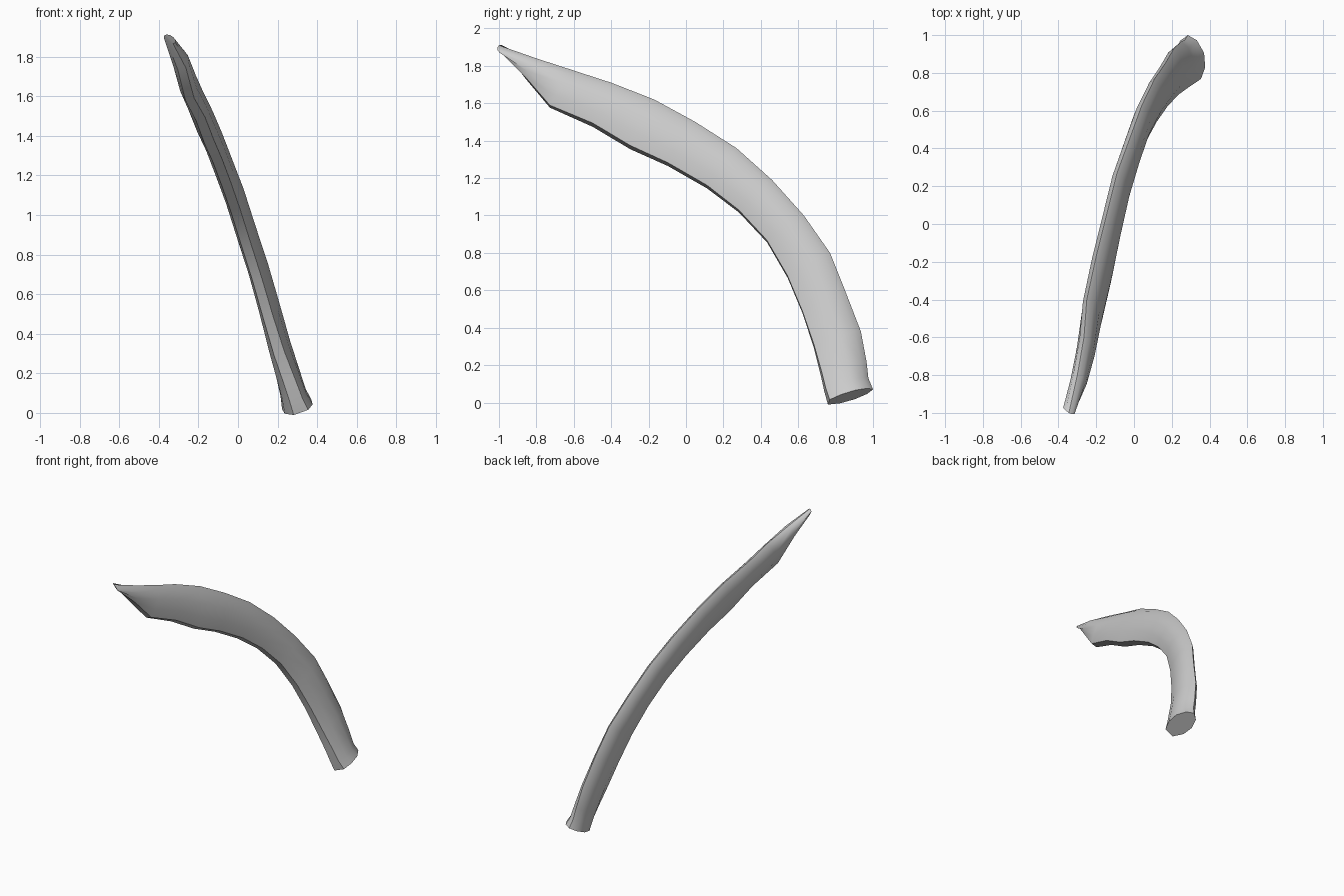
import bpy, bmesh
from mathutils import Vector

if "Cube" in bpy.data.objects:
    bpy.data.objects.remove(bpy.data.objects["Cube"])

bone = bpy.data.materials.new("grey bone")
bone.diffuse_color = (0.6, 0.6, 0.6, 1)
bone.use_nodes = True
bone.node_tree.nodes["Principled BSDF"].inputs["Base Color"].default_value = bone.diffuse_color

# Stations from base to tip: outer edge xyz, inner edge xyz, half thickness
stations = [
    ((.285, 1.0, .07), (.315, .76, .0), .078),
    ((.27, .975, .13), (.29, .74, .065), .066),
    ((.25, .965, .22), (.26, .72, .15), .062),
    ((.215, .935, .38), (.205, .68, .30), .055),
    ((.165, .85, .60), (.150, .62, .48), .050),
    ((.11, .77, .80), (.095, .54, .67), .048),
    ((.042, .63, 1.0), (.035, .43, .86), .048),
    ((-.02, .46, 1.19), (-.015, .28, 1.02), .048),
    ((-.09, .27, 1.36), (-.06, .11, 1.15), .048),
    ((-.145, .05, 1.50), (-.105, -.10, 1.27), .048),
    ((-.20, -.17, 1.62), (-.145, -.30, 1.36), .050),
    ((-.25, -.40, 1.71), (-.19, -.50, 1.48), .048),
    ((-.265, -.60, 1.775), (-.245, -.73, 1.58), .045),
    ((-.30, -.80, 1.84), (-.285, -.86, 1.735), .042),
    ((-.345, -1.0, 1.91), (-.345, -.975, 1.87), .036),
]
# Cross-section: fraction from outer to inner edge, sideways fraction.
# The outer edge is narrow, the inner edge is a flat strip.
section = [(0, 0), (.12, .6), (.4, 1), (.72, .95), (.97, .55),
           (1, -.45), (.72, -.95), (.4, -1), (.12, -.6)]

bm = bmesh.new()
rings = []
for i, (o, n, t) in enumerate(stations):
    o, n = Vector(o), Vector(n)
    a, b = stations[max(i - 1, 0)], stations[min(i + 1, len(stations) - 1)]
    tangent = (Vector(b[0]) + Vector(b[1]) - Vector(a[0]) - Vector(a[1]))
    side = tangent.cross(n - o).normalized()
    if side.x < 0:
        side.negate()
    rings.append([bm.verts.new(o.lerp(n, f) + side * s * t) for f, s in section])

# Skin between stations, then both end caps
k = len(section)
for r, q in zip(rings, rings[1:]):
    for j in range(k):
        bm.faces.new((r[j], r[(j + 1) % k], q[(j + 1) % k], q[j]))
bm.faces.new(rings[0])
bm.faces.new(rings[-1])
bmesh.ops.recalc_face_normals(bm, faces=bm.faces)

mesh = bpy.data.meshes.new("curved_rib")
bm.to_mesh(mesh)
bm.free()
mesh.materials.append(bone)
rib = bpy.data.objects.new("curved_rib", mesh)
bpy.context.collection.objects.link(rib)
bpy.context.view_layer.objects.active = rib
rib.select_set(True)
bpy.ops.object.shade_smooth_by_angle(angle=0.7)
